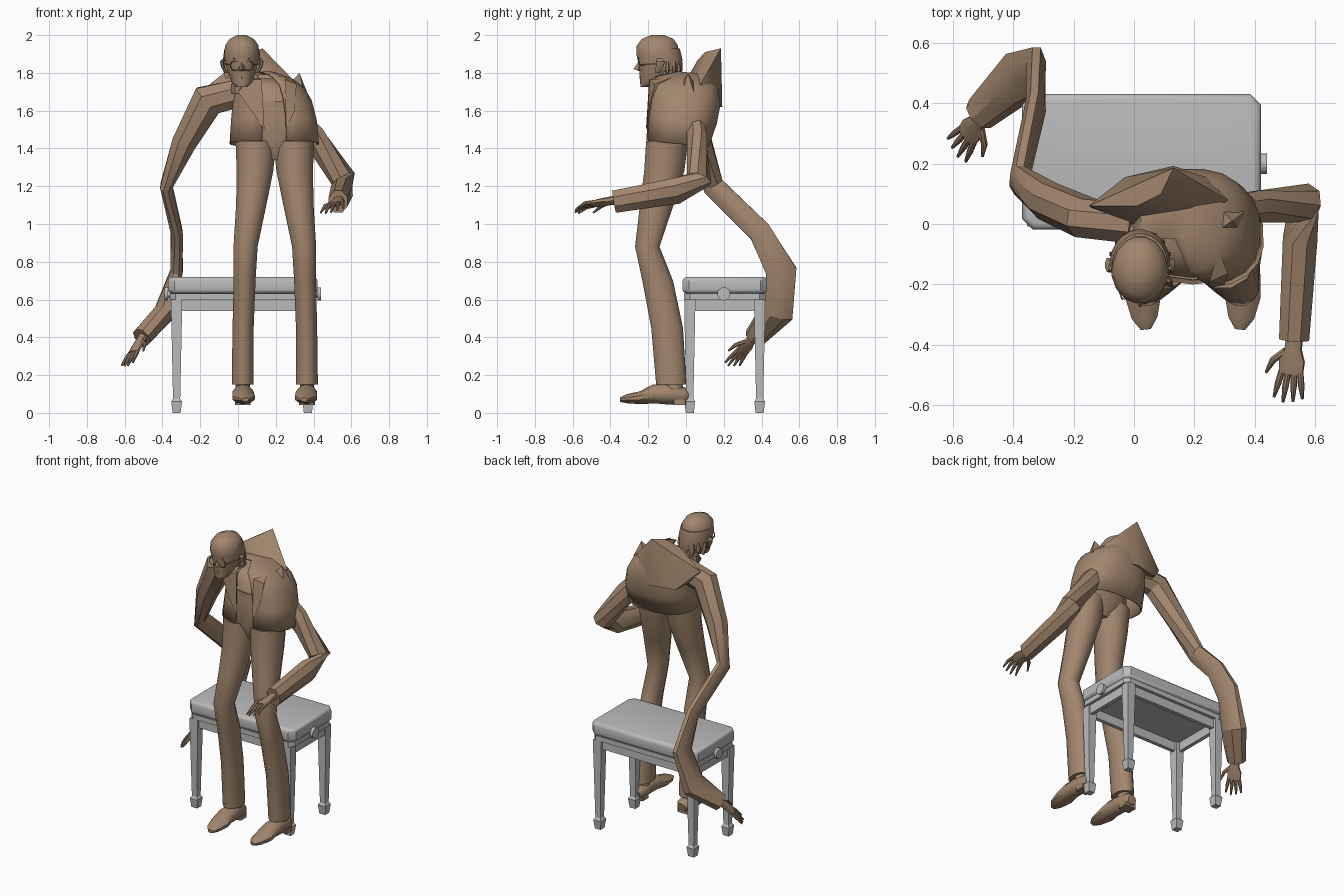
import bpy, bmesh, math
from mathutils import Vector as V

if "Cube" in bpy.data.objects:
    bpy.data.objects.remove(bpy.data.objects["Cube"])


def material(name, rgb):
    m = bpy.data.materials.new(name)
    m.use_nodes = True
    m.diffuse_color = (*rgb, 1)
    m.node_tree.nodes["Principled BSDF"].inputs["Base Color"].default_value = (*rgb, 1)
    return m


BROWN = material("warm brown", (0.36, 0.24, 0.155))
GREY = material("light grey", (0.50, 0.50, 0.50))
X, Y, Z = V((1, 0, 0)), V((0, 1, 0)), V((0, 0, 1))


def finish(name, bm, mat, angle=40):
    bmesh.ops.recalc_face_normals(bm, faces=bm.faces)
    me = bpy.data.meshes.new(name)
    bm.to_mesh(me)
    bm.free()
    ob = bpy.data.objects.new(name, me)
    bpy.context.collection.objects.link(ob)
    me.materials.append(mat)
    bpy.ops.object.select_all(action='DESELECT')
    ob.select_set(True)
    bpy.context.view_layer.objects.active = ob
    bpy.ops.object.shade_smooth_by_angle(angle=math.radians(angle))
    return ob


def tube(name, secs, up=Z, n=10, flat=False, gap=0, slope=0, power=1, mat=BROWN, angle=40):
    """Loft sections (x, y, z, a, b); flat keeps them level, gap opens the front,
    power below one squares the outline."""
    bm = bmesh.new()
    pts = [V(s[:3]) for s in secs]
    rings = []
    for i, s in enumerate(secs):
        if flat:
            side, top = X, Y
        else:
            t = (pts[min(i + 1, len(pts) - 1)] - pts[max(i - 1, 0)]).normalized()
            side = up.cross(t).normalized()
            top = t.cross(side)
        ring = []
        for k in range(n):
            if gap:
                a = -math.pi / 2 + gap + (2 * math.pi - 2 * gap) * k / (n - 1)
            else:
                a = 2 * math.pi * (k + .5) / n
            c, d = [math.copysign(abs(f) ** power, f) for f in (math.cos(a), math.sin(a))]
            p = pts[i] + side * s[3] * c + top * s[4] * d
            p.z += slope * (p.y - pts[i].y)
            ring.append(bm.verts.new(p))
        rings.append(ring)
    for r, q in zip(rings, rings[1:]):
        for k in range(n - 1 if gap else n):
            j = (k + 1) % n
            bm.faces.new((r[k], r[j], q[j], q[k]))
    if not gap:
        bm.faces.new(rings[0])
    bm.faces.new(rings[-1])
    return finish(name, bm, mat, angle)


def hull(name, pts, angle=25):
    bm = bmesh.new()
    for p in pts:
        bm.verts.new(p)
    bmesh.ops.convex_hull(bm, input=bm.verts)
    return finish(name, bm, BROWN, angle)


def box(name, lo, hi, corner=0, rim=0, mat=GREY):
    """Box with chamfered upright edges and rounded rims."""
    bm = bmesh.new()
    bmesh.ops.create_cube(bm, size=1)
    for v in bm.verts:
        v.co = V([lo[i] if v.co[i] < 0 else hi[i] for i in range(3)])
    for size, segs, upright in ((corner, 1, True), (rim, 3, False)):
        if size:
            edges = [e for e in bm.edges
                     if (abs(e.verts[0].co.z - e.verts[1].co.z) > .001) == upright]
            bmesh.ops.bevel(bm, geom=edges, offset=size, segments=segs, profile=.5,
                            affect='EDGES')
    return finish(name, bm, mat)


# Bench: cushion, base, apron rails, tapered legs and side knobs
box("bench_cushion", (-.37, -.018, .632), (.42, .43, .72), .035, .022)
box("bench_base", (-.36, -.01, .6), (.41, .42, .632), .03)
for y in (.01, .375):
    box("bench_long_rail", (-.33, y, .54), (.37, y + .025, .6))
for x in (-.345, .365):
    box("bench_short_rail", (x, .02, .54), (x + .025, .39, .6))
leg_profile = [(0, .03), (.06, .04), (.075, .027), (.54, .041), (.6, .041)]
for x in (-.325, .37):
    for y in (.02, .39):
        tube("bench_leg", [(x, y, z, r, r) for z, r in leg_profile], n=4, flat=True,
             mat=GREY, angle=20)
for x, d in ((.405, 1), (-.355, -1)):
    tube("bench_knob", [(x, .2, .63, .018, .018), (x + .015 * d, .2, .63, .018, .018),
                        (x + .016 * d, .2, .63, .035, .035),
                        (x + .035 * d, .2, .63, .035, .035)], n=14, mat=GREY)

# Trouser legs and shoes, mirrored about the hips
MID = .195
for side, s in (("right", -1), ("left", 1)):
    leg = [(.17, -.078, .15, .06, .083), (.168, -.1, .45, .058, .087),
           (.16, -.15, .7, .06, .084), (.155, -.205, .88, .066, .067),
           (.125, -.155, 1.1, .083, .092), (.105, -.115, 1.28, .1, .11),
           (.1, -.1, 1.44, .112, .115)]
    tube(side + "_trouser_leg", [(MID + s * d, y, z, a, b) for d, y, z, a, b in leg],
         n=12, flat=True)
    shoe = [(.17, .012, .085, .03, .03), (.17, -.01, .09, .048, .045),
            (.17, -.1, .1, .05, .055), (.168, -.17, .1, .058, .05),
            (.165, -.24, .08, .062, .034), (.16, -.31, .075, .045, .025),
            (.156, -.348, .07, .018, .012)]
    tube(side + "_shoe", [(MID + s * d, y, z, a, b) for d, y, z, a, b in shoe])
    box(side + "_heel", (MID + s * .17 - .042, -.07, .042), (MID + s * .17 + .042, 0, .07),
        .006, mat=BROWN)
    tube(side + "_ankle", [(MID + s * .17, -.06, .1, .04, .045),
                           (MID + s * .17, -.07, .2, .04, .05)], flat=True)
tube("trouser_seat", [(MID, -.1, 1.34, .06, .06), (MID, -.09, 1.43, .2, .11),
                      (MID, -.08, 1.62, .18, .1)], n=14, flat=True)
tube("waistband", [(MID, -.08, 1.62, .185, .105), (MID, -.08, 1.65, .185, .105)],
     n=14, flat=True)
tube("shirt", [(MID, -.08, 1.64, .175, .1), (.17, -.06, 1.72, .15, .1),
               (.1, -.03, 1.77, .09, .07)], n=14, flat=True)

# Open jacket with hunched shoulders
jacket = tube("jacket", [(.192, -.045, 1.425, .238, .168), (.19, -.02, 1.55, .228, .185),
                         (.182, -.008, 1.65, .21, .192), (.17, -.008, 1.72, .182, .183),
                         (.145, .0, 1.765, .145, .165), (.11, .04, 1.8, .09, .09)],
              n=20, flat=True, gap=.2, slope=-.1, power=.8)
mod = jacket.modifiers.new("cloth", 'SOLIDIFY')
mod.thickness = .008
hull("hunched_back", [(.01, .06, 1.865), (.09, .1, 1.91), (.13, .185, 1.93),
                      (.31, .08, 1.745), (.3, .14, 1.62), (.13, .192, 1.62),
                      (-.03, .155, 1.62), (-.15, .06, 1.74), (-.1, .03, 1.66),
                      (.0, .0, 1.76), (.26, .02, 1.72)], 35)
hull("left_shoulder_fold", [(.325, .01, 1.8), (.28, -.02, 1.75), (.365, .04, 1.7),
                            (.36, -.03, 1.66), (.28, .06, 1.72)])
hull("right_lapel", [(0, -.165, 1.7), (.06, -.18, 1.765), (.125, -.195, 1.765),
                     (.14, -.212, 1.5), (.07, -.2, 1.6), (.05, -.1, 1.78)])
hull("left_lapel", [(.25, -.192, 1.765), (.255, -.212, 1.5), (.3, -.2, 1.6),
                    (.31, -.165, 1.74), (.28, -.08, 1.775)])

# Sleeves
tube("right_sleeve", [(.0, .0, 1.69, .08, .07), (-.16, .02, 1.655, .095, .07),
                      (-.285, .075, 1.43, .07, .066), (-.38, .145, 1.2, .034, .062),
                      (-.325, .39, .96, .034, .065), (-.325, .505, .75, .036, .088),
                      (-.39, .48, .53, .06, .095), (-.51, .365, .4, .055, .06)],
     up=Y, n=8, angle=30)
tube("left_sleeve", [(.31, .04, 1.58, .05, .05), (.4, .055, 1.46, .058, .068),
                     (.56, .07, 1.235, .068, .068), (.55, -.05, 1.175, .062, .075),
                     (.53, -.38, 1.118, .054, .064)], n=8, angle=30)


def hand(name, wrist, along, across, droop):
    """Palm, four spread fingers and a thumb on the 'across' side."""
    w, d = V(wrist), V(along).normalized()
    c = V(across)
    c = (c - d * c.dot(d)).normalized()
    up = d.cross(c)

    def limb(part, points):
        tube(name + part, [(*p, a, b) for p, a, b in points], up=up, n=8)
    limb("_palm", [(w - d * .04, .028, .024), (w + d * .03, .03, .022),
                   (w + d * .07, .046, .019), (w + d * .115, .043, .014)])
    for i in range(4):
        k = i - 1.5
        p = w + d * .105 + c * k * .021
        q = p + (d + c * k * .13).normalized() * (.108 - .012 * abs(k - .3))
        limb("_finger", [(p, .011, .011), ((p + q) / 2, .011, .01),
                         (q - Z * droop, .005, .005)])
    p = w + d * .04 + c * .025
    limb("_thumb", [(p, .014, .013), (p + d * .035 + c * .04, .012, .011),
                    (p + d * .08 + c * .06 - Z * droop, .005, .005)])


hand("left_hand", (.53, -.385, 1.125), (-.02, -.2, -.035), (-1, 0, -.3), .022)
hand("right_hand", (-.505, .355, .4), (-.09, -.12, -.15), (.6, -.7, .2), .005)

# Head, neck and shirt collar
HX = .02
tube("head", [(HX, -.215, 1.725, .03, .025), (HX, -.18, 1.75, .056, .065),
              (HX, -.15, 1.82, .08, .098), (HX, -.15, 1.89, .096, .113),
              (HX, -.152, 1.945, .09, .111), (HX, -.15, 1.98, .066, .085),
              (HX, -.15, 2.0, .025, .035)], n=16, flat=True, angle=60)
tube("neck", [(.08, -.03, 1.66, .07, .065), (.03, -.1, 1.82, .055, .06)], n=10, flat=True)
tube("collar", [(.06, -.05, 1.69, .1, .1), (.04, -.07, 1.765, .07, .07)],
     n=9, flat=True, angle=20)
hull("nose", [(HX, -.245, 1.87), (HX, -.278, 1.82), (HX - .022, -.24, 1.81),
              (HX + .022, -.24, 1.81), (HX, -.22, 1.8)])
hull("lips", [(HX - .025, -.222, 1.775), (HX + .025, -.222, 1.775), (HX, -.246, 1.783),
              (HX, -.245, 1.768), (HX, -.21, 1.775)])

# Hair around the back of the head, with a ragged lower edge
tube("hair", [(HX, -.13, 1.81, .088, .104), (HX, -.13, 1.87, .1, .112),
              (HX, -.14, 1.93, .092, .108)], n=14, flat=True, gap=1.5)
for i in range(7):
    a = math.radians(18 + 24 * i)
    x, y = HX + .084 * math.cos(a), -.13 + .1 * math.sin(a)
    tube("hair_lock", [(x, y, 1.77 + .02 * (i % 2), .008, .006), (x, y, 1.82, .024, .012),
                       (x, y, 1.86, .02, .01)], n=6, flat=True)

# Ears and round spectacles
for side, s in (("right", -1), ("left", 1)):
    tube(side + "_ear", [(HX + s * .082, -.15, 1.8, .01, .012),
                         (HX + s * .1, -.14, 1.83, .01, .022),
                         (HX + s * .106, -.135, 1.86, .01, .025),
                         (HX + s * .095, -.14, 1.875, .008, .014)], n=8, flat=True)
    bpy.ops.mesh.primitive_torus_add(location=(HX + s * .036, -.248, 1.838),
                                     major_radius=.025, minor_radius=.003,
                                     rotation=(math.pi / 2, 0, 0),
                                     major_segments=16, minor_segments=6)
    rim = bpy.context.object
    rim.name = side + "_spectacle_rim"
    rim.data.materials.append(BROWN)
    tube(side + "_spectacle_arm", [(HX + s * .06, -.248, 1.84, .003, .003),
                                   (HX + s * .097, -.14, 1.85, .003, .003)], n=5)
    hull(side + "_brow", [(HX + s * .015, -.245, 1.87), (HX + s * .065, -.225, 1.875),
                          (HX + s * .04, -.256, 1.876), (HX + s * .04, -.23, 1.886)])
